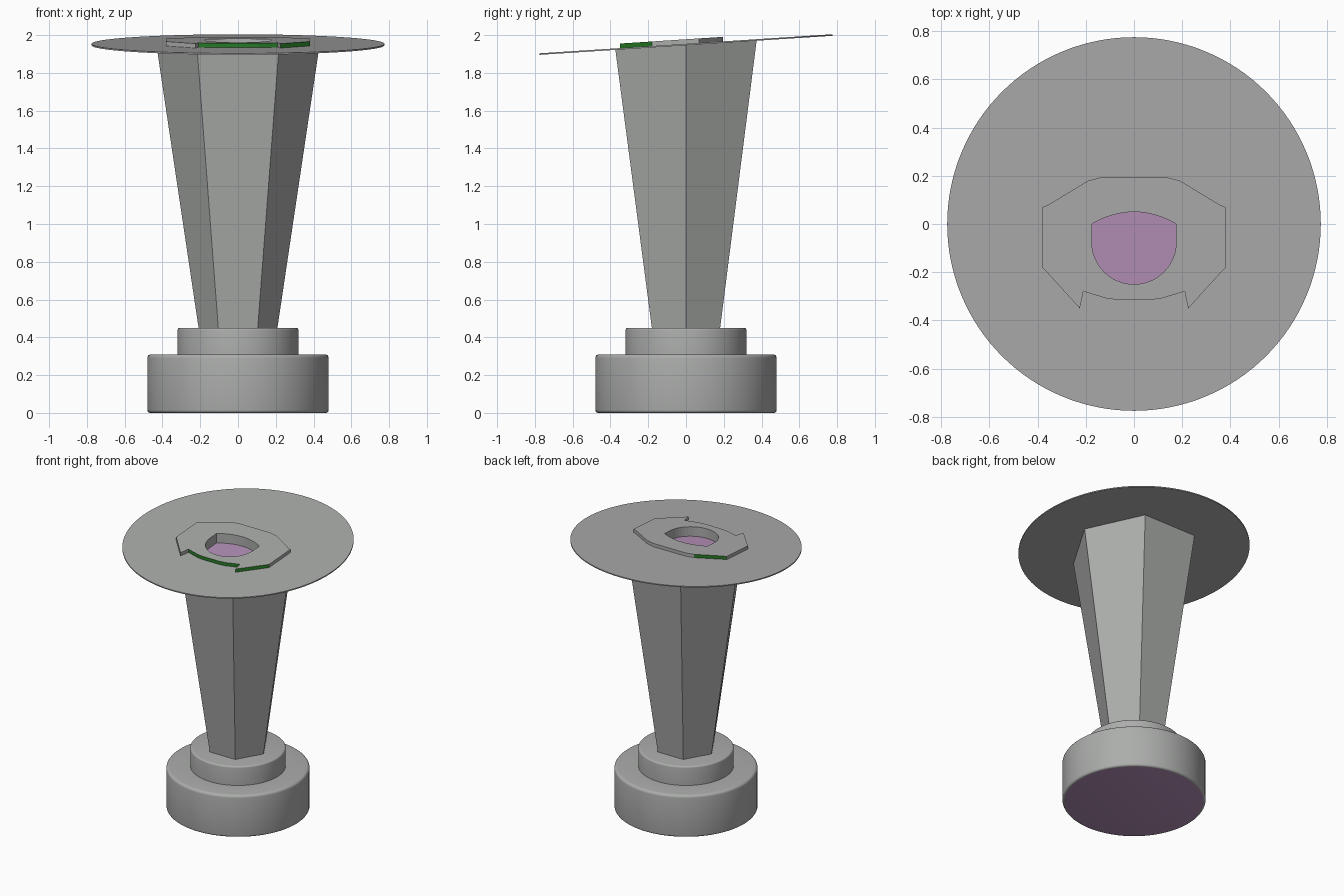
import bpy, bmesh, math

if "Cube" in bpy.data.objects:
    bpy.data.objects.remove(bpy.data.objects["Cube"])


def material(name, rgb):
    m = bpy.data.materials.new(name)
    m.diffuse_color = (*rgb, 1)
    m.use_nodes = True
    m.node_tree.nodes["Principled BSDF"].inputs["Base Color"].default_value = m.diffuse_color
    return m


GREY = material("grey", (0.41, 0.42, 0.41))
PURPLE = material("purple", (0.46, 0.28, 0.48))
GREEN = material("green", (0.02, 0.19, 0.02))


def make(name, verts, faces, mats):
    me = bpy.data.meshes.new(name)
    me.from_pydata(verts, [], faces)
    bm = bmesh.new()
    bm.from_mesh(me)
    bmesh.ops.recalc_face_normals(bm, faces=bm.faces)
    bm.to_mesh(me)
    bm.free()
    ob = bpy.data.objects.new(name, me)
    bpy.context.collection.objects.link(ob)
    for m in mats:
        me.materials.append(m)
    return ob


def loft(name, rings, mats):
    n = len(rings[0])
    verts = [v for r in rings for v in r]
    faces = [(k * n + i, k * n + (i + 1) % n, (k + 1) * n + (i + 1) % n, (k + 1) * n + i)
             for k in range(len(rings) - 1) for i in range(n)]
    faces += [tuple(range(n)), tuple(range((len(rings) - 1) * n, len(rings) * n))]
    return make(name, verts, faces, mats)


def circle(r, n=96, start=0.0):
    return [(r * math.cos(start + 2 * math.pi * i / n),
             r * math.sin(start + 2 * math.pi * i / n)) for i in range(n)]


def tilted(outline, dz):
    # lay an outline on the sloping plane of the top disc
    return [(x, y, 1.95 + 0.065 * y + dz) for x, y in outline]


def smooth(ob):
    bpy.ops.object.select_all(action='DESELECT')
    ob.select_set(True)
    bpy.context.view_layer.objects.active = ob
    bpy.ops.object.shade_smooth_by_angle(angle=math.radians(35))


# stepped round base with rounded rims
def rim(r, z, b, sign):
    pts = [(r - b + b * math.cos(a), z - sign * (b - b * math.sin(a)))
           for a in (i * math.pi / 8 for i in range(5))]
    return pts if sign > 0 else pts[::-1]


profile = rim(0.48, 0.0, 0.015, -1) + rim(0.48, 0.31, 0.02, 1) + [(0.32, 0.31)] + rim(0.32, 0.45, 0.012, 1)
base = loft("base", [[(x, y, z) for x, y in circle(r)] for r, z in profile], [GREY, PURPLE])
for p in base.data.polygons:
    p.material_index = 1 if p.normal.z < -0.99 and p.center.z < 0.001 else 0
smooth(base)

# flaring six-sided column
column = loft("column", [[(x, y, 0.445) for x, y in circle(0.208, 6)],
                         tilted(circle(0.432, 6), -0.002)], [GREY])

# thin sloping disc
disc = loft("top_disc", [tilted(circle(0.775, 128), -0.004), tilted(circle(0.775, 128), 0.004)], [GREY])

# raised plate with a curved notch at the front
half = [(0.13, 0.195), (0.19, 0.18), (0.355, 0.08), (0.38, 0.07), (0.38, -0.18),
        (0.225, -0.35), (0.21, -0.28), (0.11, -0.31), (0.06, -0.315)]
outline = half + [(-x, y) for x, y in reversed(half)]
plate = loft("raised_plate", [tilted(outline, 0.0), tilted(outline, 0.028)], [GREY, GREEN])
for p in plate.data.polygons:
    nx, ny, nz = p.normal
    if abs(nz) < 0.5 and (nx * ny < -0.3 or ny < -0.8):
        p.material_index = 1

# opening: shallow arc at the back, half circle at the front
back = [(0.175 * t / 8, 0.05 - 0.05 * (t / 8) ** 2) for t in range(8, -9, -1)]
front = [(0.175 * math.cos(a), -0.075 + 0.175 * math.sin(a))
         for a in (math.pi + math.pi * i / 24 for i in range(25))]
hole = back + front
DEPTH = -0.045
cutter = loft("cutter", [tilted(hole, DEPTH), tilted(hole, 0.2)], [GREY])
cutter.hide_render = True
for ob in (column, disc, plate):
    mod = ob.modifiers.new("opening", 'BOOLEAN')
    mod.operation = 'DIFFERENCE'
    mod.solver = 'EXACT'
    mod.object = cutter
    bpy.context.view_layer.objects.active = ob
    bpy.ops.object.modifier_apply(modifier=mod.name)
bpy.data.objects.remove(cutter)

# purple floor of the opening
loft("opening_floor", [tilted(hole, DEPTH - 0.003), tilted(hole, DEPTH + 0.003)], [PURPLE])
